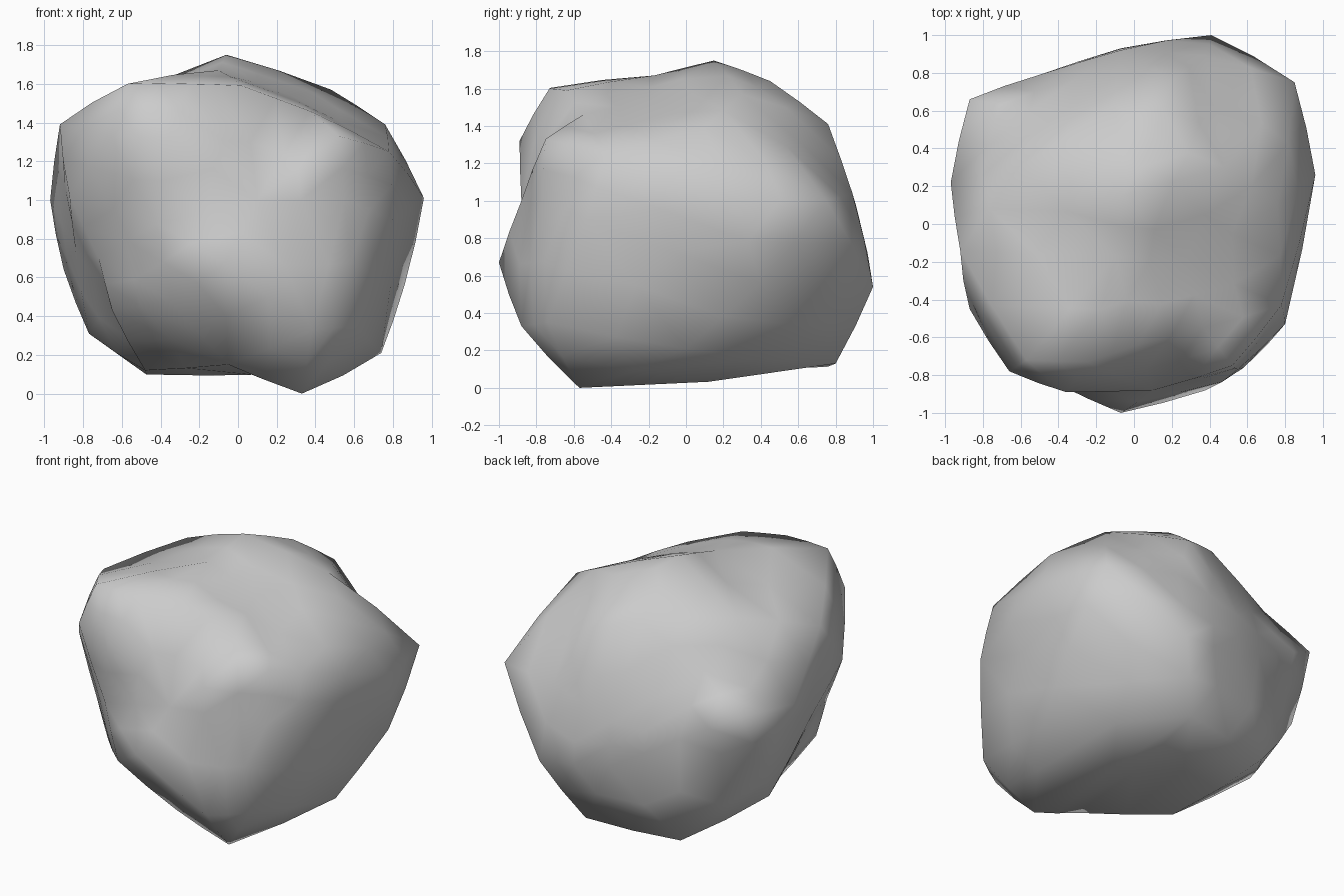
import bpy, bmesh
from mathutils import Vector

if "Cube" in bpy.data.objects:
    bpy.data.objects.remove(bpy.data.objects["Cube"])

# Corner points of the boulder: top, shoulders, middle belt, lower belt, base
corners = [
    (-.06, .15, 1.75), (.1, .45, 1.64), (.48, .3, 1.57), (-.57, -.72, 1.6), (-.1, -.17, 1.67),
    (-.6, .3, 1.52), (.37, -.55, 1.46), (.27, -.2, 1.54), (-.25, -.73, 1.6),
    (.76, .1, 1.39), (.2, .76, 1.41), (-.1, .63, 1.5), (-.55, .6, 1.25), (-.92, -.14, 1.39),
    (-.66, -.78, 1.33), (-.36, -.89, 1.32), (.02, -.64, 1.59), (.52, -.75, 1.33), (.78, -.43, 1.25),
    (.96, .26, 1.01), (.85, .75, 1.0), (.38, .89, 1.04), (-.07, .92, .9), (-.87, .66, 1.05),
    (-.97, .22, 1.0), (-.87, -.45, 1.02), (.55, -.77, 1.0), (.8, -.53, .9),
    (.1, -.88, 1.0), (-.42, -.84, .88), (-.5, .79, .85), (-.84, -.17, .75), (-.72, -.5, .7),
    (-.07, -1.0, .67), (.41, 1.0, .54), (-.07, .93, .6), (-.9, .45, .64), (-.65, -.48, .43),
    (-.66, -.3, .47), (.38, -.88, .33), (.6, -.74, .35), (.86, .4, .56), (-.35, -.8, .48),
    (.74, 0, .21), (.33, -.57, 0), (.2, .8, .13), (-.05, -.6, .15), (-.45, .7, .11),
    (-.48, -.2, .12), (-.77, .2, .31),
]
middle = Vector((0, 0, .85))

# Connect the corners on a ball, then move each one out to its real place
bm = bmesh.new()
place = bm.verts.layers.float_vector.new("place")
for p in corners:
    v = bm.verts.new((Vector(p) - middle).normalized())
    v[place] = p
bmesh.ops.convex_hull(bm, input=bm.verts[:])
for v in bm.verts:
    v.co = v[place]
bm.verts.layers.float_vector.remove(place)
bmesh.ops.recalc_face_normals(bm, faces=bm.faces[:])

# Turn badly placed edges so the skin lies evenly over the corners
bmesh.ops.beautify_fill(bm, faces=bm.faces[:], edges=bm.edges[:], method='ANGLE')
bm.normal_update()

# Round the big facets very slightly, leaving the corners where they are
bmesh.ops.subdivide_edges(bm, edges=bm.edges[:], cuts=1, use_grid_fill=True, smooth=.1)
bmesh.ops.triangulate(bm, faces=bm.faces[:])
for f in bm.faces:
    f.smooth = True

mesh = bpy.data.meshes.new("boulder")
bm.to_mesh(mesh)
bm.free()
boulder = bpy.data.objects.new("boulder", mesh)
bpy.context.collection.objects.link(boulder)
